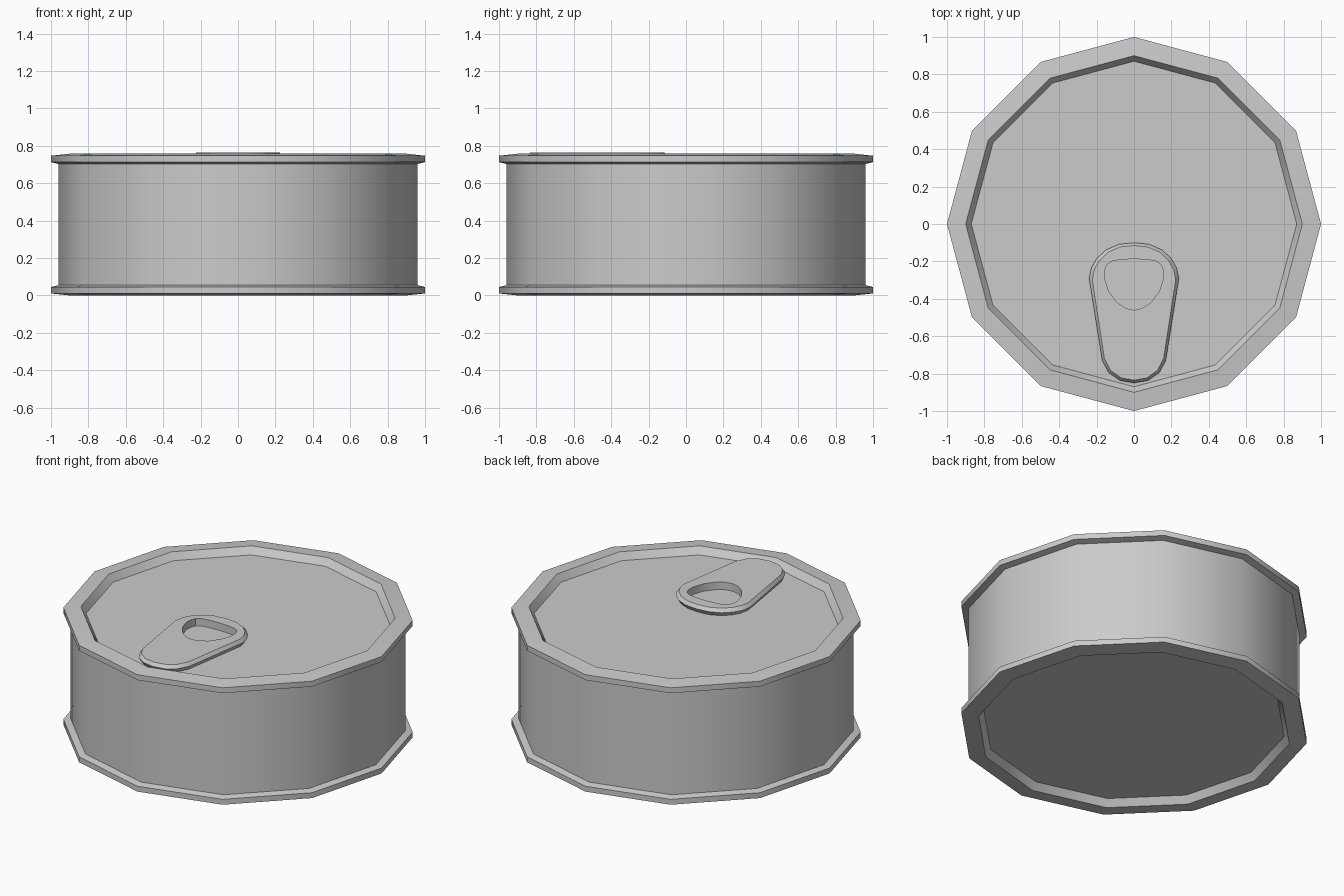
import bpy, bmesh
from math import cos, sin, pi, radians

cube = bpy.data.objects.get("Cube")
if cube:
    bpy.data.objects.remove(cube, do_unlink=True)

SIDES = 12
HEIGHT = 0.758

metal = bpy.data.materials.new("grey metal")
metal.use_nodes = True
colour = (0.6, 0.6, 0.6, 1)
metal.diffuse_color = colour
metal.node_tree.nodes["Principled BSDF"].inputs["Base Color"].default_value = colour


def loft(name, rings, cap=False, closed=False):
    """Join rings of points with quads, optionally capping the last ring."""
    bm = bmesh.new()
    loops = [[bm.verts.new(p) for p in ring] for ring in rings]
    pairs = list(zip(loops, loops[1:]))
    if closed:
        pairs.append((loops[-1], loops[0]))
    n = len(loops[0])
    for a, b in pairs:
        for i in range(n):
            j = (i + 1) % n
            bm.faces.new((a[i], a[j], b[j], b[i]))
    if cap:
        bm.faces.new(loops[-1])
    mesh = bpy.data.meshes.new(name)
    bm.to_mesh(mesh)
    bm.free()
    mesh.materials.append(metal)
    obj = bpy.data.objects.new(name, mesh)
    bpy.context.collection.objects.link(obj)
    bpy.ops.object.select_all(action='DESELECT')
    obj.select_set(True)
    bpy.context.view_layer.objects.active = obj
    bpy.ops.object.shade_smooth_by_angle(angle=radians(35))
    return obj


def circle(radius, z, turn=1):
    steps = [turn * 2 * pi * i / SIDES for i in range(SIDES)]
    return [(radius * cos(a), radius * sin(a), z) for a in steps]


# Can wall
loft("can_wall", [circle(0.96, 0.055), circle(0.96, 0.703)])

# Rolled rims with recessed end panels, the lower one flipped
rim = [(0.96, 0.703), (1, 0.713), (1, 0.747), (0.9, HEIGHT), (0.87, 0.715)]
loft("top_lid", [circle(r, z) for r, z in rim], cap=True)
loft("bottom_lid", [circle(r, HEIGHT - z, -1) for r, z in rim], cap=True)

# Pull tab: mirrored half outlines, with chamfered edges and a finger hole
tab_half = [(0, -0.85), (0.075, -0.837), (0.135, -0.795), (0.17, -0.73), (0.24, -0.29),
            (0.228, -0.235), (0.2, -0.185), (0.15, -0.138), (0.08, -0.108), (0, -0.1)]
hole_half = [(0, -0.46), (0.045, -0.45), (0.09, -0.42), (0.135, -0.36), (0.158, -0.29),
             (0.157, -0.25), (0.145, -0.217), (0.115, -0.197), (0.06, -0.19), (0, -0.187)]


def outline(half, z, sx=1, sy=1, mid=-0.475):
    full = half + [(-x, y) for x, y in reversed(half[1:-1])]
    return [(x * sx, mid + (y - mid) * sy, z) for x, y in full]


low, middle, high = 0.716, 0.742, 0.763
loft("pull_tab", [
    outline(hole_half, low),
    outline(tab_half, low, 0.93, 0.96),
    outline(tab_half, middle),
    outline(tab_half, high, 0.93, 0.96),
    outline(hole_half, high),
], closed=True)
